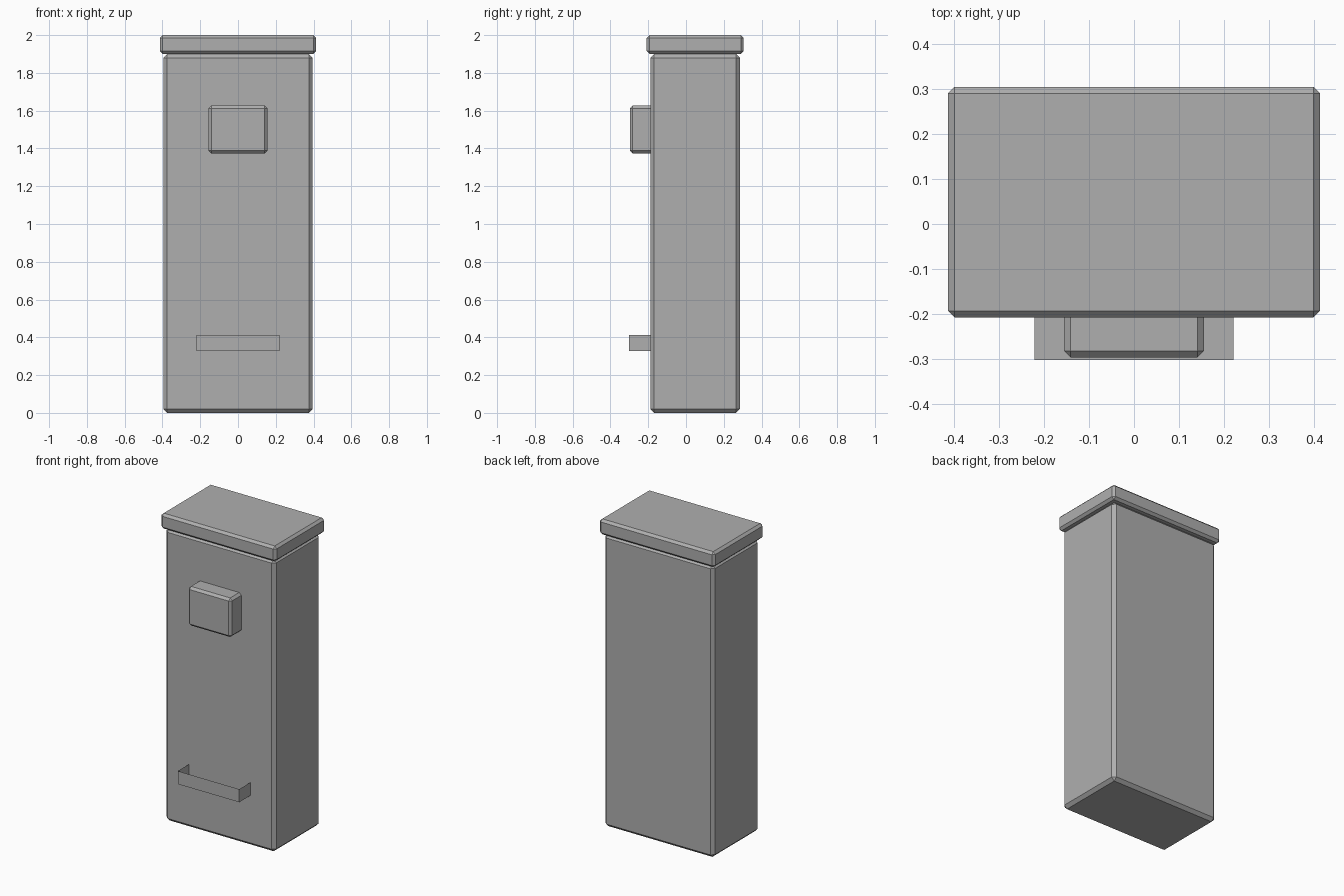
import bpy, bmesh

if "Cube" in bpy.data.objects:
    bpy.data.objects.remove(bpy.data.objects["Cube"])

grey = bpy.data.materials.new("plain_grey")
grey.diffuse_color = (0.43, 0.43, 0.43, 1)
grey.use_nodes = True
grey.node_tree.nodes["Principled BSDF"].inputs["Base Color"].default_value = grey.diffuse_color


def finish(bm, name):
    mesh = bpy.data.meshes.new(name)
    bm.to_mesh(mesh)
    bm.free()
    mesh.materials.append(grey)
    obj = bpy.data.objects.new(name, mesh)
    bpy.context.collection.objects.link(obj)
    return obj


def box(lo, hi):
    """Axis-aligned box between two corners."""
    bm = bmesh.new()
    bmesh.ops.create_cube(bm, size=1)
    for v in bm.verts:
        v.co = [a if c < 0 else b for a, b, c in zip(lo, hi, v.co)]
    return bm


def chamfered_box(name, lo, hi, width):
    bm = box(lo, hi)
    bmesh.ops.bevel(bm, geom=bm.edges[:], offset=width, segments=1,
                    affect='EDGES', profile=0.5)
    return finish(bm, name)


# Cabinet, overhanging lid and raised front unit
chamfered_box("cabinet_body", (-0.395, -0.189, 0), (0.395, 0.285, 1.9), 0.02)
chamfered_box("lid", (-0.414, -0.208, 1.9), (0.414, 0.305, 2.0), 0.015)
chamfered_box("front_unit", (-0.156, -0.297, 1.373), (0.156, -0.17, 1.627), 0.015)

# Thin-walled collection tray, open at the top and against the cabinet
tray = box((-0.221, -0.303, 0.328), (0.221, -0.189, 0.413))
tray.normal_update()
open_sides = [f for f in tray.faces if f.normal.z > 0.5 or f.normal.y > 0.5]
bmesh.ops.delete(tray, geom=open_sides, context='FACES')
finish(tray, "tray")
